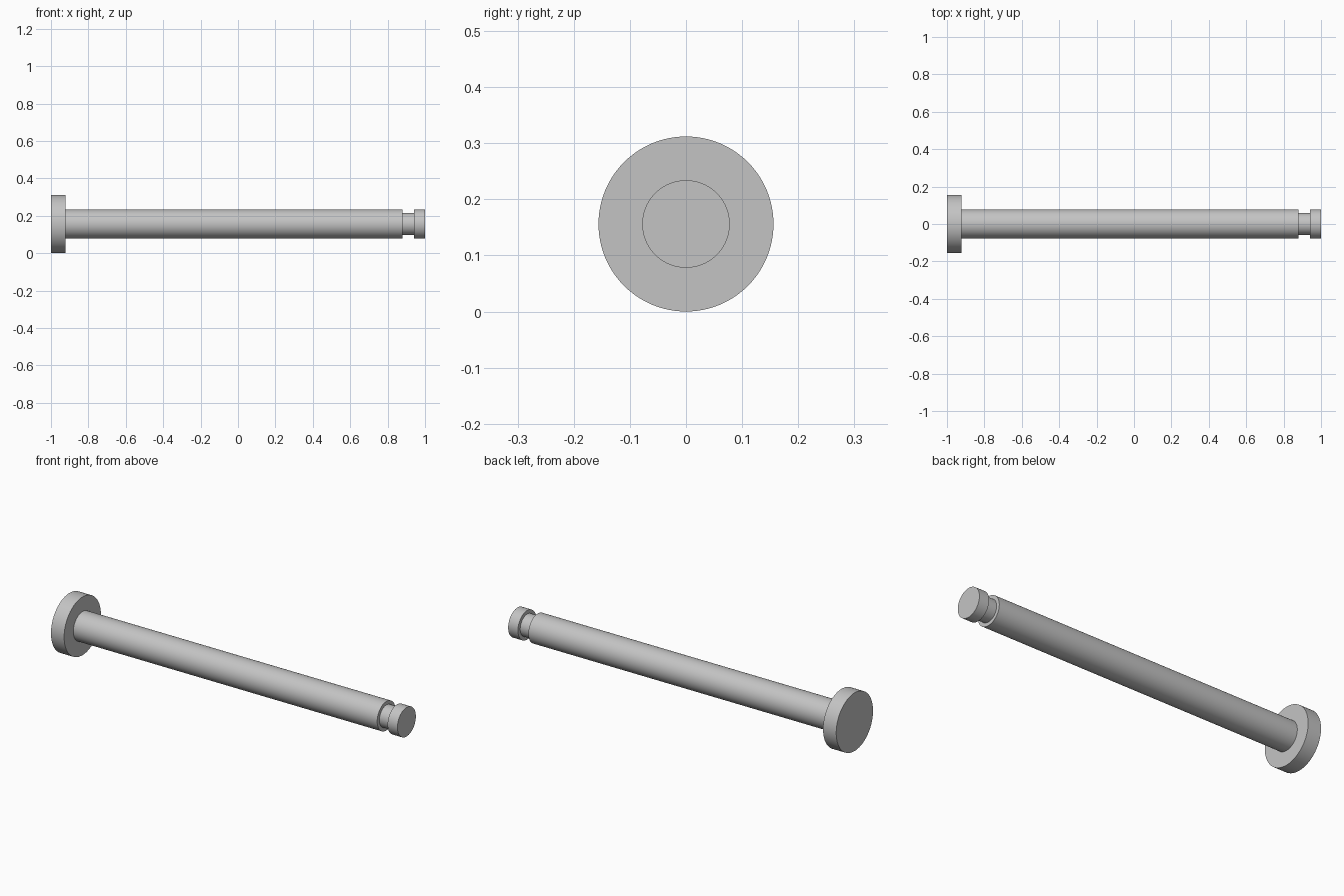
import bpy, bmesh, math
from mathutils import Vector

cube = bpy.data.objects.get("Cube")
if cube:
    bpy.data.objects.remove(cube, do_unlink=True)

HEAD_R, SHAFT_R, GROOVE_R = 0.156, 0.078, 0.059
SEGMENTS = 96

steel = bpy.data.materials.new("grey steel")
steel.use_nodes = True
colour = (0.55, 0.55, 0.55, 1)
steel.diffuse_color = colour
steel.node_tree.nodes["Principled BSDF"].inputs["Base Color"].default_value = colour

# Half outline of the pin: head, shaft, retaining groove, tip
profile = [
    (-1, 0), (-1, HEAD_R), (-0.922, HEAD_R),
    (-0.922, SHAFT_R), (0.88, SHAFT_R),
    (0.88, GROOVE_R), (0.942, GROOVE_R),
    (0.942, SHAFT_R), (1, SHAFT_R), (1, 0),
]

# Turn the outline around the long axis
bm = bmesh.new()
verts = [bm.verts.new((x, 0, r)) for x, r in profile]
edges = [bm.edges.new(pair) for pair in zip(verts, verts[1:])]
bmesh.ops.spin(bm, geom=verts + edges, cent=(0, 0, 0), axis=(1, 0, 0),
               angle=math.tau, steps=SEGMENTS, use_duplicate=False)
bmesh.ops.remove_doubles(bm, verts=bm.verts, dist=0.0001)
bmesh.ops.recalc_face_normals(bm, faces=bm.faces)
bmesh.ops.translate(bm, verts=bm.verts, vec=Vector((0, 0, HEAD_R)))

mesh = bpy.data.meshes.new("headed_pin")
bm.to_mesh(mesh)
bm.free()
mesh.materials.append(steel)

pin = bpy.data.objects.new("headed_pin", mesh)
bpy.context.collection.objects.link(pin)

# Smooth round sides, sharp rims
bpy.ops.object.select_all(action="DESELECT")
pin.select_set(True)
bpy.context.view_layer.objects.active = pin
bpy.ops.object.shade_smooth_by_angle(angle=math.radians(30))
